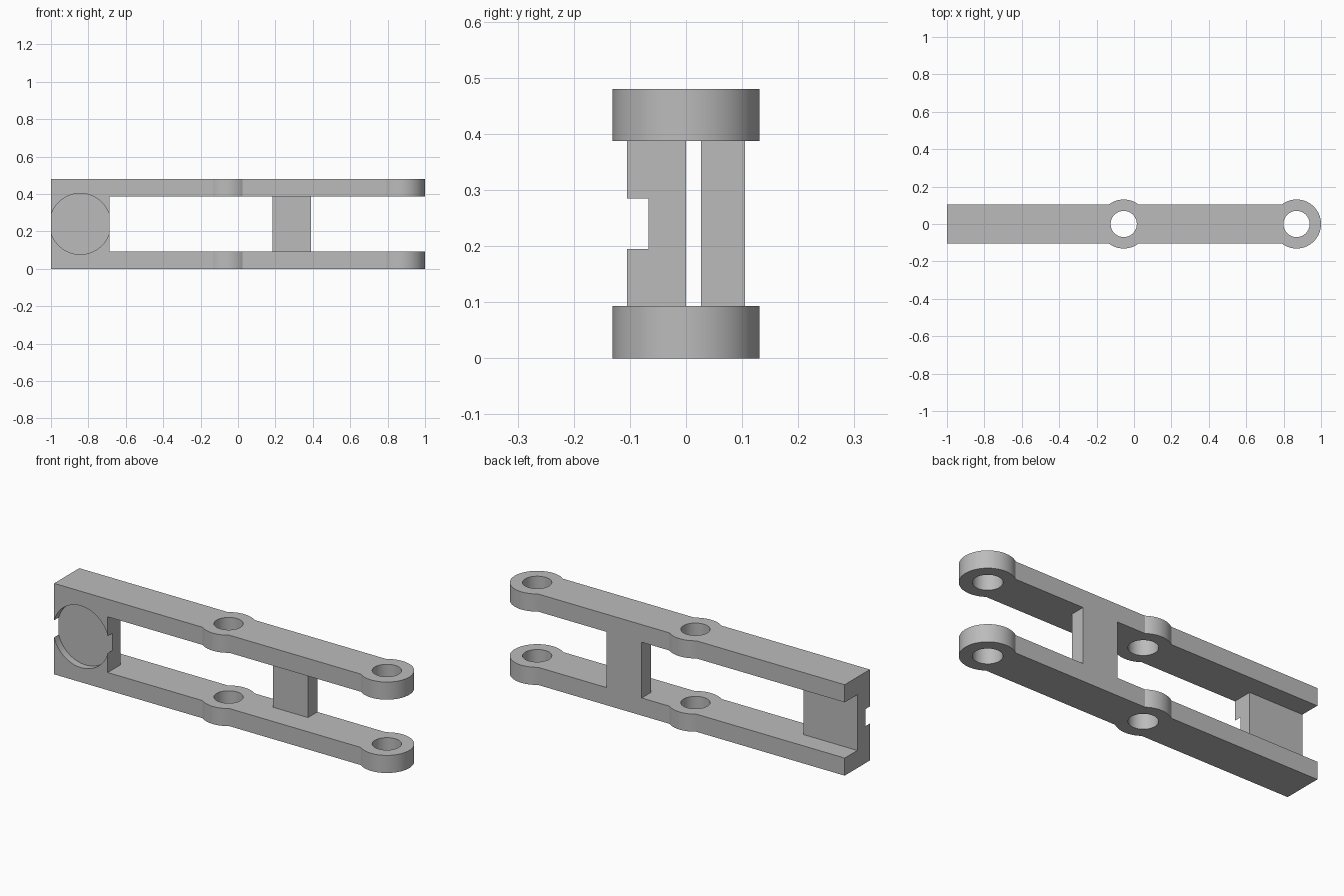
import bpy, bmesh
from math import asin, cos, sin, pi
from mathutils import Matrix

if "Cube" in bpy.data.objects:
    bpy.data.objects.remove(bpy.data.objects["Cube"])

HEIGHT, ARM = 0.48, 0.093          # overall height, arm thickness
HALF, BOSS, HOLE = 0.105, 0.131, 0.07
PIVOTS = (-0.055, 0.869)           # pivot centres along x

grey = bpy.data.materials.new("plain grey")
grey.use_nodes = True
grey.diffuse_color = (0.5, 0.5, 0.5, 1)
grey.node_tree.nodes["Principled BSDF"].inputs["Base Color"].default_value = grey.diffuse_color


def prism(name, points, z0, z1):
    """Extrude a counter-clockwise outline from z0 to z1."""
    bm = bmesh.new()
    base = bm.faces.new([bm.verts.new((x, y, z0)) for x, y in points])
    top = bmesh.ops.extrude_face_region(bm, geom=[base])["geom"]
    bmesh.ops.translate(bm, vec=(0, 0, z1 - z0),
                        verts=[v for v in top if isinstance(v, bmesh.types.BMVert)])
    bmesh.ops.recalc_face_normals(bm, faces=bm.faces)
    mesh = bpy.data.meshes.new(name)
    bm.to_mesh(mesh)
    bm.free()
    mesh.materials.append(grey)
    obj = bpy.data.objects.new(name, mesh)
    bpy.context.collection.objects.link(obj)
    return obj


def arc(cx, r, start, end, n):
    return [(cx + r * cos(start + (end - start) * i / n),
             r * sin(start + (end - start) * i / n)) for i in range(n + 1)]


def cut(obj, cutter):
    """Subtract the cutter, then discard it."""
    cutter.hide_render = True
    mod = obj.modifiers.new("cut", "BOOLEAN")
    mod.operation, mod.solver, mod.object = "DIFFERENCE", "EXACT", cutter
    bpy.context.view_layer.objects.active = obj
    bpy.ops.object.modifier_apply(modifier=mod.name)
    bpy.data.objects.remove(cutter)


# Link outline: straight bar with a mid boss and a round end boss
a = asin(HALF / BOSS)
outline = [(-1, -HALF)]
outline += arc(PIVOTS[0], BOSS, pi + a, 2 * pi - a, 20)
outline += arc(PIVOTS[1], BOSS, pi + a, 3 * pi - a, 64)
outline += arc(PIVOTS[0], BOSS, a, pi - a, 20)
outline += [(-1, HALF)]
link = prism("forked_link", outline, 0, HEIGHT)

# Space between the arms, leaving the end block and the rear post
gap = [(-1.1, 0), (-0.687, 0), (-0.687, -0.2), (1.1, -0.2), (1.1, 0.2),
       (0.39, 0.2), (0.39, 0.027), (0.185, 0.027), (0.185, 0.2), (-1.1, 0.2)]
cut(link, prism("gap_cutter", gap, ARM, HEIGHT - ARM))

# Pivot holes through both arms
for x in PIVOTS:
    cut(link, prism("hole_cutter", arc(x, HOLE, 0, 2 * pi, 64)[:-1], -0.1, HEIGHT + 0.1))

# Round shallow pocket in the front of the end block
pocket = prism("pocket_cutter", arc(0, 0.163, 0, 2 * pi, 80)[:-1], 0.067, 0.2)
pocket.data.transform(Matrix.Translation((-0.8435, 0, HEIGHT / 2)) @ Matrix.Rotation(pi / 2, 4, "X"))
cut(link, pocket)

# Smooth the round walls, keep the edges sharp
bpy.ops.object.select_all(action="DESELECT")
link.select_set(True)
bpy.context.view_layer.objects.active = link
bpy.ops.object.shade_smooth_by_angle(angle=pi / 6)
